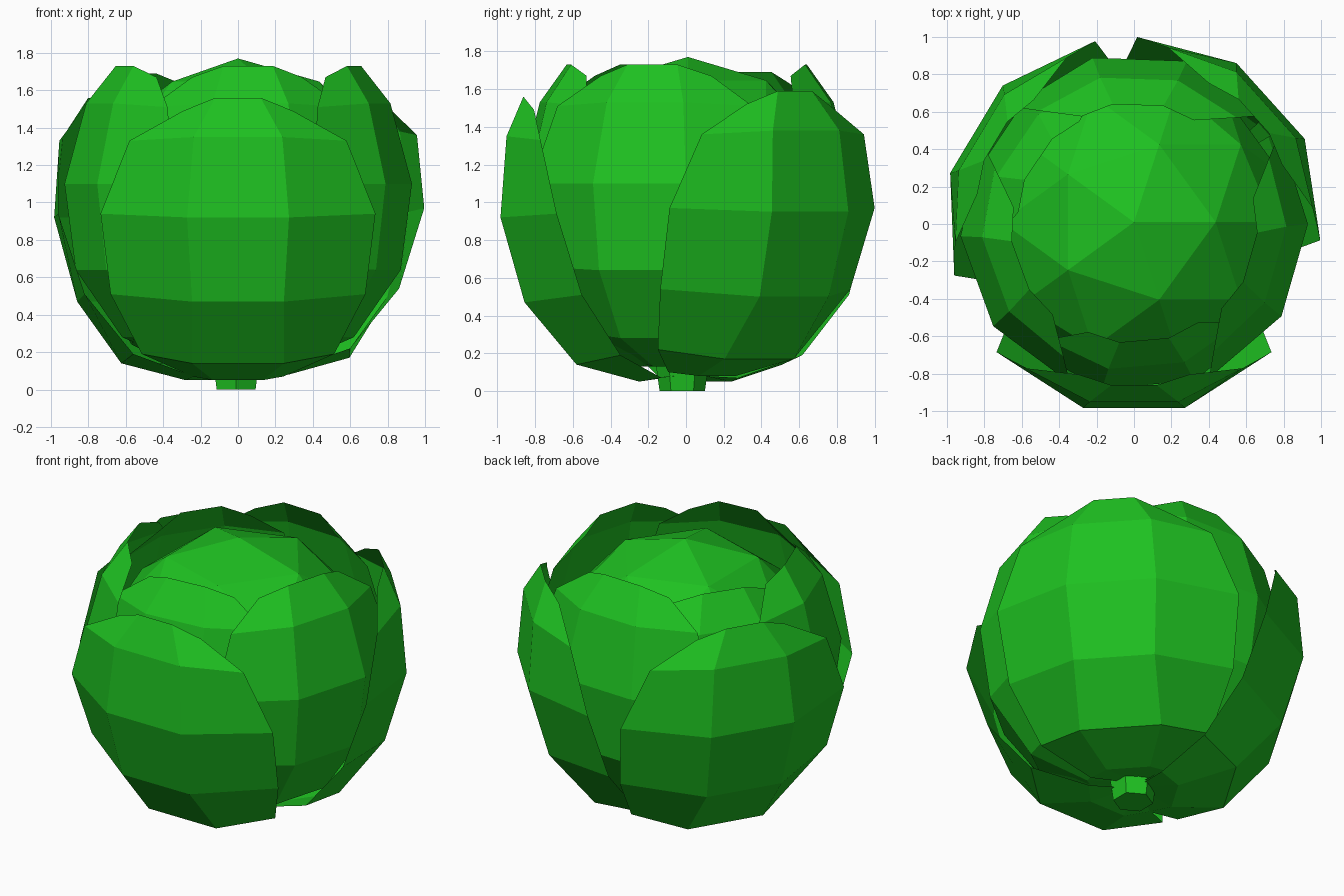
import bpy, bmesh, math

if "Cube" in bpy.data.objects:
    bpy.data.objects.remove(bpy.data.objects["Cube"])

green = bpy.data.materials.new("leaf green")
green.diffuse_color = (0.013, 0.53, 0.015, 1)
green.use_nodes = True
green.node_tree.nodes["Principled BSDF"].inputs["Base Color"].default_value = green.diffuse_color


def finish(name, bm):
    me = bpy.data.meshes.new(name)
    bm.to_mesh(me)
    bm.free()
    me.materials.append(green)
    ob = bpy.data.objects.new(name, me)
    bpy.context.collection.objects.link(ob)
    return ob


# Leaf rows: height, radius, inner half angle, outer half angle, rise of outer points
OUTER = [(0.09, 0.10, 25, 60, 0.0), (0.06, 0.28, 28, 62, 0.02), (0.15, 0.63, 23, 56, 0.05),
         (0.48, 0.89, 16, 51, 0.04), (0.93, 1.02, 15.5, 47, 0.02),
         (1.36, 0.98, 14, 37, -0.02), (1.57, 0.87, 8, 20, -0.07)]
INNER = [(0.13, 0.10, 25, 60, 0.0), (0.13, 0.28, 22, 50, 0.02), (0.28, 0.62, 18, 50, 0.03),
         (0.64, 0.87, 16, 49, 0.02), (1.10, 0.93, 16, 48, 0.0),
         (1.53, 0.815, 15, 42, -0.02), (1.73, 0.66, 12, 28, -0.06)]


def leaf(name, rows, azimuth, lift=0.0, scale=1.0, pull=0.955):
    """Curved leaf, its side points pulled slightly towards the heart."""
    bm = bmesh.new()
    grid = []
    for z, r, a_in, a_out, rise in rows:
        line = []
        for off, dz, k in ((-a_out, rise, pull), (-a_in, 0, 1), (a_in, 0, 1), (a_out, rise, pull)):
            a = math.radians(azimuth + off)
            rr = r * k * scale
            line.append(bm.verts.new((rr * math.cos(a), rr * math.sin(a), z + dz + lift)))
        grid.append(line)
    for low, high in zip(grid, grid[1:]):
        for i in range(3):
            bm.faces.new((low[i], low[i + 1], high[i + 1], high[i]))
    return finish(name, bm)


# Three large outer leaves
for i, (az, lift, pull) in enumerate(((-90, -0.01, 0.985), (42, 0.02, 0.98), (149, -0.01, 0.98))):
    leaf(f"outer_leaf_{i + 1}", OUTER, az, lift, 1.0, pull)

# Tighter inner leaves, with one tucked underneath
for i, (az, lift, scale) in enumerate(((-85, 0, 0.965), (-16, 0, 1), (88, 0, 0.985),
                                       (200, 0, 1), (146, -0.04, 0.955))):
    leaf(f"inner_leaf_{i + 1}", INNER, az, lift, scale, 0.985)

# Faceted heart
bm = bmesh.new()
bmesh.ops.create_icosphere(bm, subdivisions=2, radius=0.83)
bmesh.ops.translate(bm, verts=bm.verts, vec=(0, 0.01, 0.94))
finish("heart", bm)

# Short cut stem
bm = bmesh.new()
bmesh.ops.create_cone(bm, cap_ends=True, segments=6, radius1=0.12, radius2=0.14, depth=0.14)
bmesh.ops.translate(bm, verts=bm.verts, vec=(-0.01, -0.02, 0.07))
finish("stem", bm)
